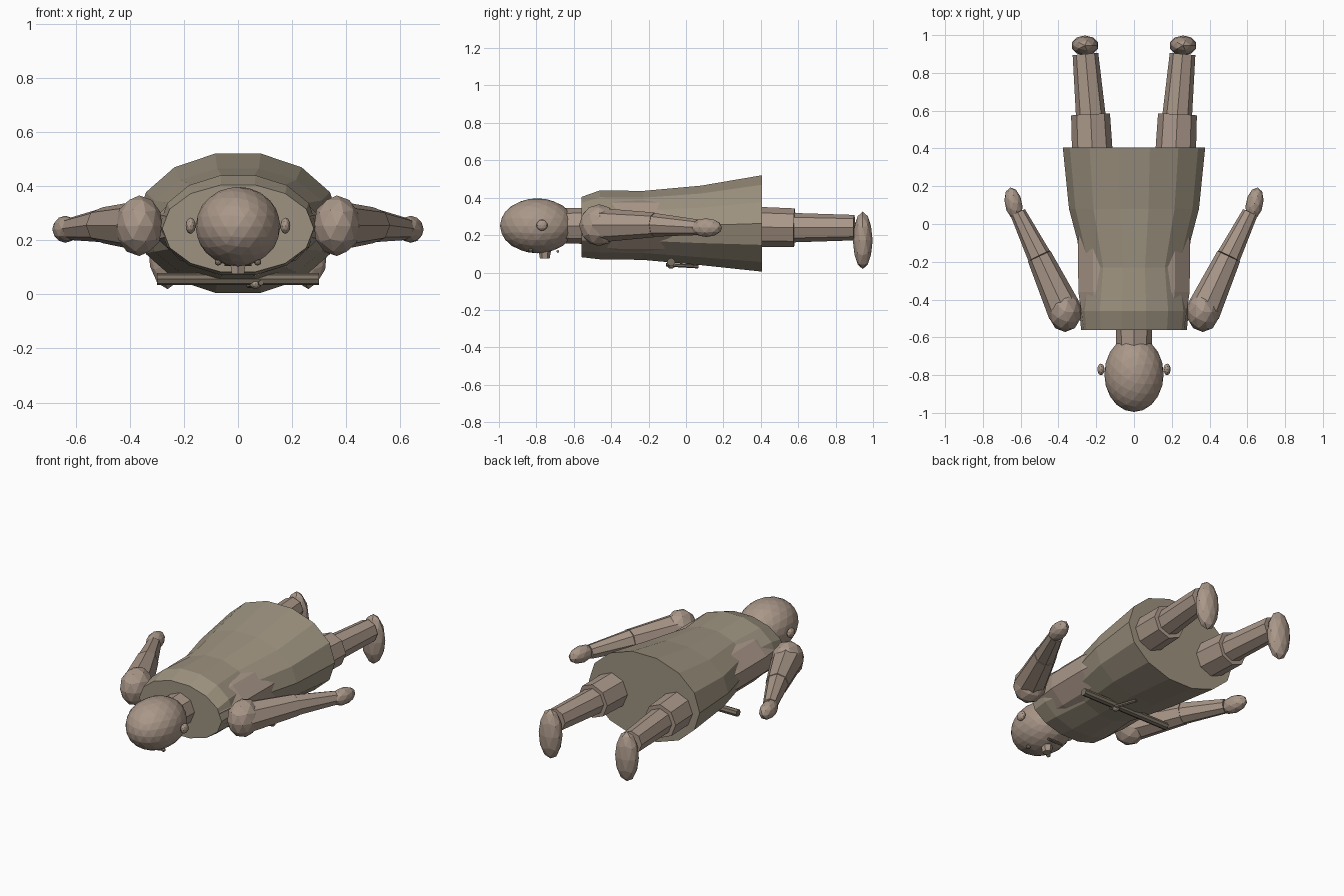
import bpy, bmesh, math
from mathutils import Vector, Matrix

if "Cube" in bpy.data.objects:
    bpy.data.objects.remove(bpy.data.objects["Cube"])


def material(name, rgb):
    m = bpy.data.materials.new(name)
    m.diffuse_color = (*rgb, 1)
    m.use_nodes = True
    m.node_tree.nodes["Principled BSDF"].inputs["Base Color"].default_value = m.diffuse_color
    return m


SKIN = material("skin", (0.40, 0.31, 0.25))
CLOTH = material("cloth", (0.34, 0.29, 0.215))
DARK = material("dark", (0.20, 0.165, 0.125))


def finish(name, bm, mat):
    bmesh.ops.recalc_face_normals(bm, faces=bm.faces)
    me = bpy.data.meshes.new(name)
    bm.to_mesh(me)
    bm.free()
    me.materials.append(mat)
    ob = bpy.data.objects.new(name, me)
    bpy.context.collection.objects.link(ob)
    return ob


def ball(name, centre, radii, mat=SKIN, sub=2, turn=0.0):
    bm = bmesh.new()
    m = (Matrix.Translation(centre) @ Matrix.Rotation(turn, 4, 'Z')
         @ Matrix.Diagonal((*radii, 1)))
    bmesh.ops.create_icosphere(bm, subdivisions=sub, radius=1, matrix=m)
    return finish(name, bm, mat)


def limb(name, a, b, r1, r2, mat=SKIN, sides=8):
    a, b = Vector(a), Vector(b)
    d = b - a
    m = Matrix.Translation((a + b) / 2) @ d.to_track_quat('Z', 'Y').to_matrix().to_4x4()
    bm = bmesh.new()
    bmesh.ops.create_cone(bm, cap_ends=True, segments=sides, radius1=r1,
                          radius2=r2, depth=d.length, matrix=m)
    return finish(name, bm, mat)


def loft(name, rings, sides, mat):
    """Elliptical rings (y, half width, half height, centre z), capped."""
    bm = bmesh.new()
    loops = []
    for y, rx, rz, cz in rings:
        angles = [(i + 0.5) * math.tau / sides for i in range(sides)]
        loops.append([bm.verts.new((rx * math.sin(t), y, cz + rz * math.cos(t)))
                      for t in angles])
    for lo, hi in zip(loops, loops[1:]):
        for i in range(sides):
            j = (i + 1) % sides
            bm.faces.new((lo[i], lo[j], hi[j], hi[i]))
    bm.faces.new(loops[0])
    bm.faces.new(loops[-1])
    return finish(name, bm, mat)


# body and flared robe, lying face down with the head toward -y
loft("torso", [(-0.555, 0.275, 0.15, 0.25), (-0.36, 0.305, 0.175, 0.25),
               (-0.10, 0.307, 0.175, 0.25), (0.05, 0.29, 0.17, 0.25)], 12, SKIN)
loft("robe", [(-0.56, 0.28, 0.165, 0.243), (-0.46, 0.29, 0.189, 0.255),
              (-0.23, 0.262, 0.189, 0.252), (0.08, 0.344, 0.218, 0.252),
              (0.405, 0.377, 0.264, 0.2625)], 14, CLOTH)

# head and face
limb("neck", (0, -0.70, 0.25), (0, -0.54, 0.25), 0.092, 0.097)
ball("head", (0, -0.795, 0.25), (0.157, 0.2, 0.147), sub=3)
limb("nose", (0, -0.755, 0.12), (0, -0.755, 0.075), 0.034, 0.026, sides=6)
limb("mouth", (-0.05, -0.685, 0.113), (0.05, -0.685, 0.113), 0.008, 0.008, DARK, 6)

# belt with knot and loose cord on the front of the robe
limb("belt", (-0.3, -0.08, 0.056), (0.3, -0.08, 0.056), 0.022, 0.022, DARK)
ball("belt_knot", (0.065, -0.08, 0.038), (0.022, 0.022, 0.018), CLOTH)
limb("belt_cord", (0.085, -0.105, 0.042), (0.04, 0.065, 0.032), 0.01, 0.01, DARK, 6)

for s, side in ((-1, "left"), (1, "right")):
    # eyes and ears
    ball(side + "_eye", (s * 0.073, -0.83, 0.118), (0.013, 0.013, 0.012), DARK)
    ball(side + "_ear", (s * 0.175, -0.77, 0.253), (0.019, 0.031, 0.03))

    # arm
    shoulder, elbow = (s * 0.365, -0.465, 0.253), (s * 0.502, -0.17, 0.255)
    wrist = (s * 0.615, 0.06, 0.242)
    ball(side + "_shoulder", shoulder, (0.088, 0.107, 0.112))
    limb(side + "_upper_arm", shoulder, elbow, 0.092, 0.066)
    limb(side + "_forearm", elbow, wrist, 0.063, 0.042)
    ball(side + "_hand", (s * 0.638, 0.108, 0.24), (0.046, 0.087, 0.05),
         turn=-s * 0.2)

    # leg
    knee = (s * 0.23, 0.58, 0.24)
    limb(side + "_thigh", (s * 0.205, 0.05, 0.25), knee, 0.115, 0.103)
    limb(side + "_shin", (s * 0.225, 0.53, 0.24), (s * 0.257, 0.90, 0.24), 0.08, 0.068)
    ball(side + "_foot", (s * 0.26, 0.945, 0.172), (0.073, 0.053, 0.153))
